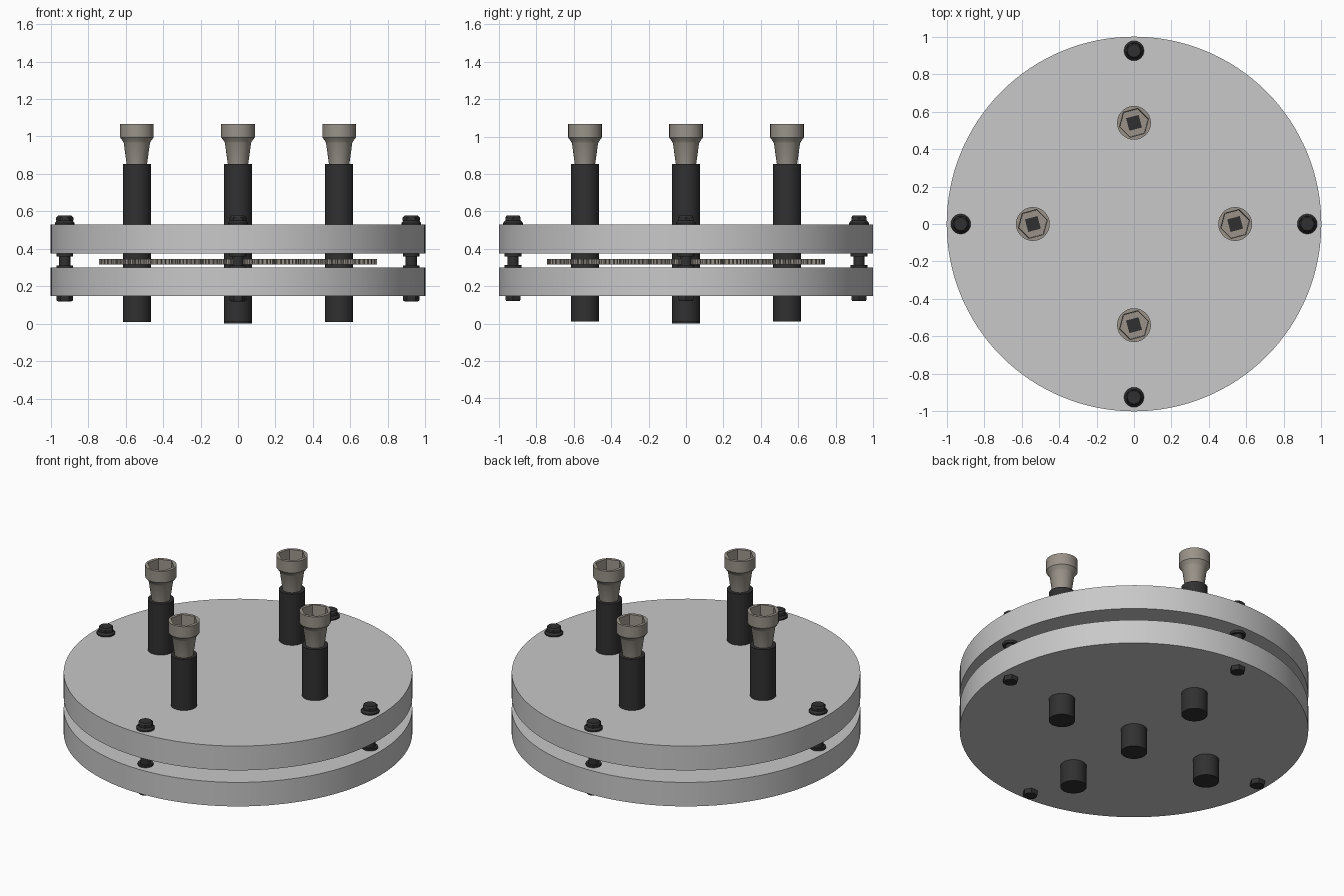
import bpy, bmesh, math
from math import pi, cos, sin, radians

if "Cube" in bpy.data.objects:
    bpy.data.objects.remove(bpy.data.objects["Cube"])


def material(name, color):
    m = bpy.data.materials.new(name)
    m.use_nodes = True
    m.diffuse_color = (*color, 1)
    m.node_tree.nodes["Principled BSDF"].inputs["Base Color"].default_value = (*color, 1)
    return m


plate_grey = material("plate_grey", (0.58, 0.58, 0.58))
dark_steel = material("dark_steel", (0.03, 0.03, 0.03))
warm_metal = material("warm_metal", (0.32, 0.29, 0.25))


def finish(name, bm, mat, location):
    bmesh.ops.recalc_face_normals(bm, faces=bm.faces)
    mesh = bpy.data.meshes.new(name)
    bm.to_mesh(mesh)
    bm.free()
    obj = bpy.data.objects.new(name, mesh)
    bpy.context.collection.objects.link(obj)
    obj.location = location
    mesh.materials.append(mat)
    bpy.ops.object.select_all(action="DESELECT")
    obj.select_set(True)
    bpy.context.view_layer.objects.active = obj
    bpy.ops.object.shade_smooth_by_angle(angle=radians(25))
    return obj


def loft(name, rings, mat, xy=(0, 0), segments=48, turn=0.0):
    """Stack of rings (radius, z, sides); sides 0 is a circle, else a polygon."""
    bm = bmesh.new()
    loops = []
    for radius, z, sides in rings:
        loop = []
        for i in range(segments):
            a = 2 * pi * i / segments
            r = radius
            if sides:
                half = pi / sides
                r *= cos(half) / cos(a % (2 * half) - half)
            loop.append(bm.verts.new((r * cos(a + turn), r * sin(a + turn), z)))
        loops.append(loop)
    for low, high in zip(loops, loops[1:]):
        for i in range(segments):
            j = (i + 1) % segments
            bm.faces.new((low[i], low[j], high[j], high[i]))
    bm.faces.new(loops[0])
    bm.faces.new(loops[-1])
    return finish(name, bm, mat, (*xy, 0))


def gear(name, teeth, module, xy=(0, 0), phase=0.0):
    bm = bmesh.new()
    pitch = teeth * module / 2
    root, tip = pitch - 1.2 * module, pitch + module
    step = 2 * pi / teeth
    outline = []
    for k in range(teeth):
        for part, r in ((-0.3, root), (-0.13, tip), (0.13, tip), (0.3, root)):
            a = (k + part + phase) * step
            outline.append(bm.verts.new((r * cos(a), r * sin(a), 0.316)))
    face = bm.faces.new(outline)
    top = bmesh.ops.extrude_face_region(bm, geom=[face])["geom"]
    bmesh.ops.translate(bm, vec=(0, 0, 0.03),
                        verts=[v for v in top if isinstance(v, bmesh.types.BMVert)])
    return finish(name, bm, warm_metal, (*xy, 0))


# Two round plates
for name, low, high in (("lower_plate", 0.148, 0.3), ("upper_plate", 0.376, 0.53)):
    loft(name, [(1, low, 0), (1, high, 0)], plate_grey, segments=128)

# Central drive
SPREAD, DRIVE_TEETH, SPINDLE_TEETH = 0.54, 72, 40
module = 2 * SPREAD / (DRIVE_TEETH + SPINDLE_TEETH)
loft("drive_shaft", [(0.075, 0, 0), (0.075, 0.45, 0)], dark_steel)
gear("drive_gear", DRIVE_TEETH, module)

for i, side in enumerate(("left", "back", "right", "front")):
    dx, dy = round(cos(i * pi / 2)), round(sin(i * pi / 2))

    # Spindle: post, gear and flared hexagonal socket
    at = (SPREAD * dx, SPREAD * dy)
    loft(side + "_post", [(0.075, 0.01, 0), (0.075, 0.853, 0)], dark_steel, at)
    gear(side + "_gear", SPINDLE_TEETH, module, at, 0.5)
    loft(side + "_socket", [
        (0.054, 0.85, 0), (0.07, 0.965, 0), (0.075, 0.975, 0), (0.09, 0.995, 0),
        (0.09, 1.067, 0), (0.08, 1.067, 6), (0.077, 0.99, 6)],
        warm_metal, at, turn=radians(15))
    loft(side + "_square_drive", [(0.049, 0.985, 4), (0.049, 0.997, 4)],
         dark_steel, at, turn=radians(60))

    # Clamping bolt: rod, flanged head, inner nuts and end nut
    at = (0.925 * dx, 0.925 * dy)
    loft(side + "_bolt_rod", [(0.03, 0.13, 0), (0.03, 0.55, 0)], dark_steel, at, 24)
    loft(side + "_bolt_head", [
        (0.053, 0.53, 0), (0.053, 0.538, 0), (0.043, 0.55, 0), (0.046, 0.55, 6),
        (0.046, 0.567, 6), (0.035, 0.577, 0)], dark_steel, at)
    for name, low, high in (("_lower_nut", 0.3, 0.312), ("_upper_nut", 0.36, 0.376)):
        loft(side + name, [(0.045, low, 0), (0.045, high, 0)], dark_steel, at, 24)
    loft(side + "_end_nut", [(0.037, 0.12, 0), (0.045, 0.126, 6), (0.045, 0.148, 6)],
         dark_steel, at, 24)
